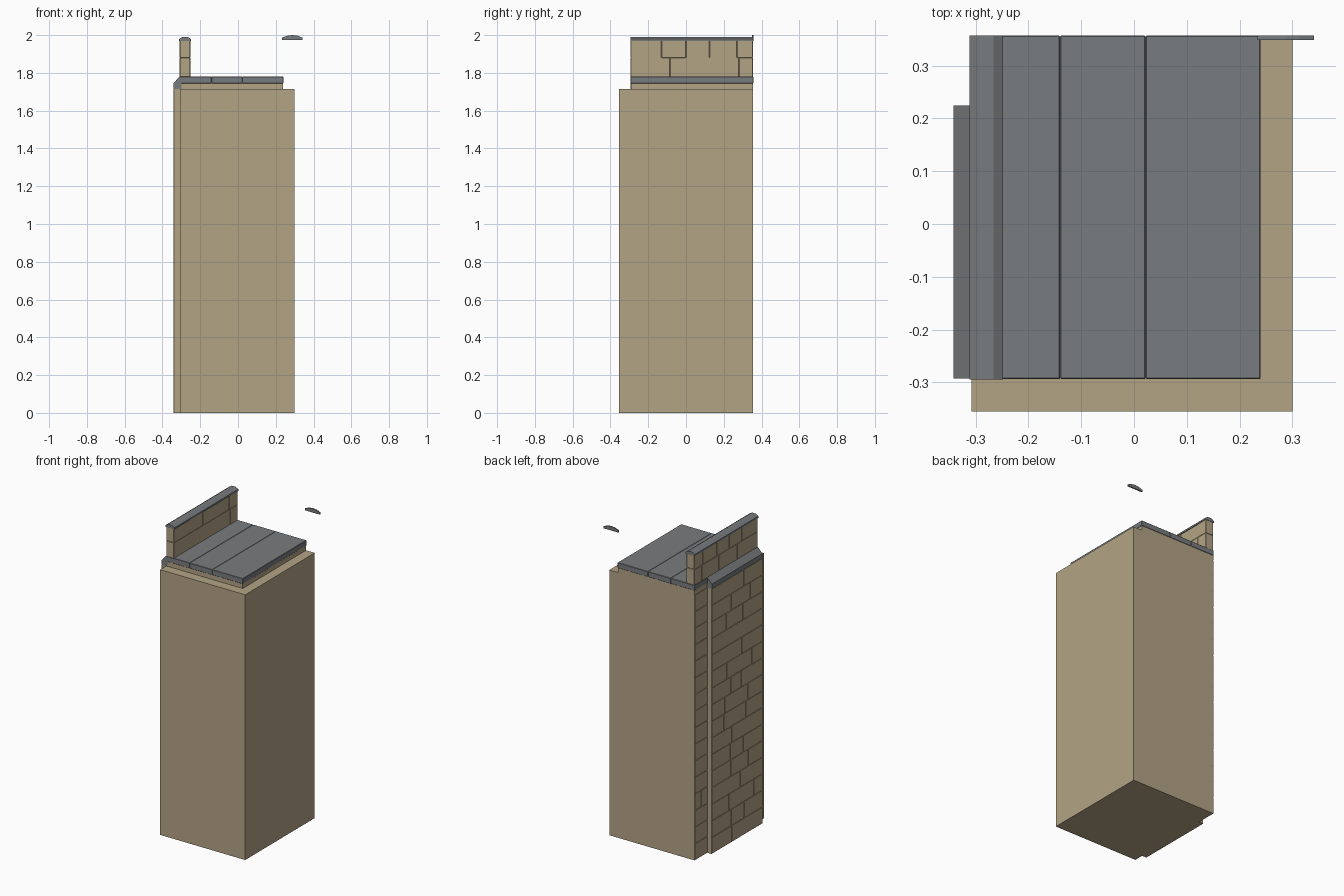
import bpy, bmesh, random

if "Cube" in bpy.data.objects:
    bpy.data.objects.remove(bpy.data.objects["Cube"])

random.seed(4)


def material(name, rgb):
    m = bpy.data.materials.new(name)
    m.diffuse_color = (*rgb, 1)
    m.use_nodes = True
    m.node_tree.nodes["Principled BSDF"].inputs["Base Color"].default_value = m.diffuse_color
    return m


TAN = material("sandstone", (0.45, 0.37, 0.235))
GREY = material("slate", (0.19, 0.20, 0.21))


def finish(name, bm, mat):
    bmesh.ops.recalc_face_normals(bm, faces=bm.faces)
    me = bpy.data.meshes.new(name)
    bm.to_mesh(me)
    bm.free()
    me.materials.append(mat)
    ob = bpy.data.objects.new(name, me)
    bpy.context.collection.objects.link(ob)
    return ob


def add_box(bm, x, y, z):
    v = bmesh.ops.create_cube(bm, size=1)["verts"]
    for p in v:
        p.co = [lo + (c + 0.5) * (hi - lo) for c, (lo, hi) in zip(p.co, (x, y, z))]


def boxes(name, items, mat, bevel=0):
    bm = bmesh.new()
    for it in items:
        add_box(bm, *it)
    if bevel:
        bmesh.ops.bevel(bm, geom=bm.edges[:], offset=bevel, segments=1,
                        affect='EDGES', profile=0.5)
    return finish(name, bm, mat)


def prism(name, profile, spans, mat):
    """Extrude an (x, z) profile along each y span."""
    bm = bmesh.new()
    for y0, y1 in spans:
        a = [bm.verts.new((x, y0, z)) for x, z in profile]
        b = [bm.verts.new((x, y1, z)) for x, z in profile]
        bm.faces.new(a)
        bm.faces.new(b)
        n = len(a)
        for i in range(n):
            bm.faces.new((a[i], a[(i + 1) % n], b[(i + 1) % n], b[i]))
    return finish(name, bm, mat)


def pairs(cuts):
    return list(zip(cuts, cuts[1:]))


# Main pier
WALL_TOP = 1.715
boxes("pier_body", [((-0.308, 0.30), (-0.355, 0.355), (0, WALL_TOP))], TAN)

# Projecting buttress core on the left side
boxes("buttress_core", [((-0.339, -0.30), (-0.293, 0.225), (0, WALL_TOP))], TAN)

# Stone courses: buttress face and the narrow strip behind it
courses = pairs([WALL_TOP * i / 16 for i in range(17)])
face, strip = [], []
for i, z in enumerate(courses):
    cuts = [-0.293, -0.17 + random.uniform(-0.04, 0.04) + 0.07 * (i % 2),
            0.06 + random.uniform(-0.05, 0.05), 0.225]
    face += [((-0.342, -0.32), y, z) for y in pairs(cuts)]
    cuts = [0.225, 0.29, 0.355] if i == 3 else [0.225, 0.355]
    strip += [((-0.311, -0.29), y, z) for y in pairs(cuts)]
boxes("buttress_stones", face, TAN, 0.002)
boxes("wall_strip_stones", strip, TAN, 0.002)

# Sloped coping stones on the buttress
prism("buttress_coping", [(-0.342, WALL_TOP), (-0.342, 1.745), (-0.311, 1.778), (-0.30, 1.778),
                          (-0.30, WALL_TOP)],
      pairs([-0.293, -0.12, 0.055, 0.225]), GREY)

# Roof bed and slate slabs
boxes("roof_bed", [((-0.309, 0.238), (-0.292, 0.355), (WALL_TOP, 1.746))], TAN)
boxes("roof_slabs", [(x, (-0.294, 0.357), (1.745, 1.78))
                     for x in pairs([-0.311, -0.14, 0.022, 0.24])], GREY, 0.002)

# Parapet wall: core plus two courses of stones
boxes("parapet_core", [((-0.306, -0.254), (-0.292, 0.353), (1.775, 1.972))], TAN)
stones = []
for z, joints in (((1.778, 1.88), (-0.085, 0.105, 0.28)),
                  ((1.88, 1.972), (-0.13, 0.0, 0.125, 0.27))):
    for y in pairs([-0.294, *joints, 0.355]):
        d = random.uniform(0, 0.002)
        stones.append(((-0.310 + d, -0.251 - d), y, z))
boxes("parapet_stones", stones, TAN, 0.002)

# Parapet coping with chamfered edges
prism("parapet_coping", [(-0.312, 1.968), (-0.312, 1.979), (-0.294, 1.99), (-0.266, 1.99),
                         (-0.248, 1.979), (-0.248, 1.968)],
      [(-0.295, 0.357)], GREY)

# Detached coping end piece
prism("coping_end_piece", [(0.234, 1.975), (0.234, 1.987), (0.262, 1.997), (0.288, 2.0),
                           (0.314, 1.997), (0.341, 1.987), (0.341, 1.975)],
      [(0.349, 0.357)], GREY)
